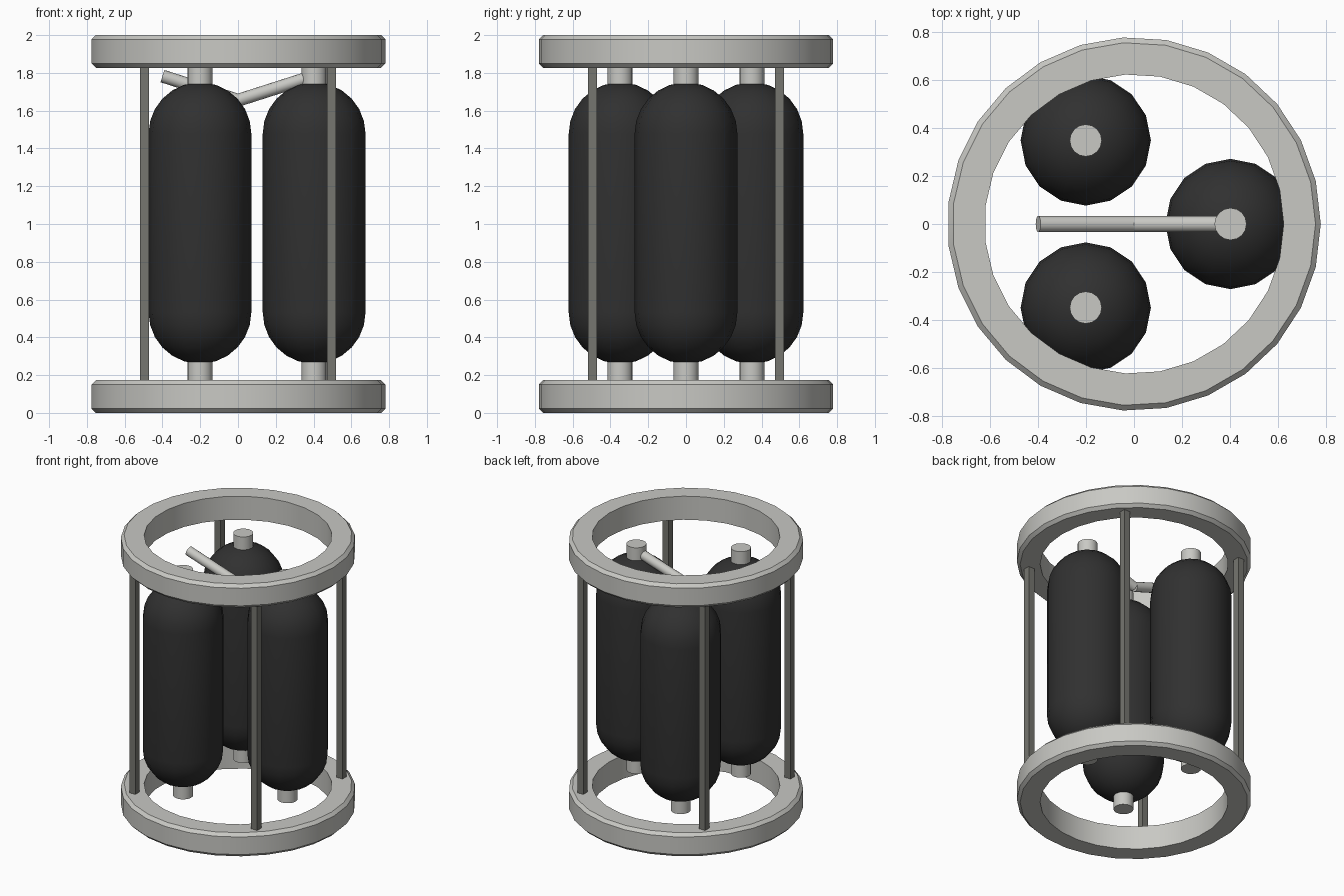
import bpy, math
from mathutils import Vector

cube = bpy.data.objects.get("Cube")
if cube:
    bpy.data.objects.remove(cube, do_unlink=True)


def material(name, colour):
    m = bpy.data.materials.new(name)
    m.use_nodes = True
    m.diffuse_color = (*colour, 1)
    bsdf = next(n for n in m.node_tree.nodes if n.type == 'BSDF_PRINCIPLED')
    bsdf.inputs["Base Color"].default_value = (*colour, 1)
    return m


PALE = material("pale grey metal", (0.58, 0.58, 0.55))
STEEL = material("dark grey steel", (0.18, 0.18, 0.16))
BLACK = material("black tank paint", (0.03, 0.03, 0.03))


def smooth(obj, angle=35):
    bpy.ops.object.select_all(action='DESELECT')
    obj.select_set(True)
    bpy.context.view_layer.objects.active = obj
    bpy.ops.object.shade_smooth_by_angle(angle=math.radians(angle))


def lathe(name, profile, sides, mat, centre=(0, 0, 0), closed=False):
    """Spin a counter-clockwise (radius, z) profile around the z axis."""
    n = len(profile)
    verts = [(r * math.cos(a), r * math.sin(a), z)
             for a in (2 * math.pi * k / sides for k in range(sides))
             for r, z in profile]
    faces = []
    for k in range(sides):
        a, b = k * n, (k + 1) % sides * n
        for i in range(n if closed else n - 1):
            j = (i + 1) % n
            faces.append((a + i, b + i, b + j, a + j))
    if not closed:
        faces.append([k * n for k in reversed(range(sides))])
        faces.append([k * n + n - 1 for k in range(sides)])
    mesh = bpy.data.meshes.new(name)
    mesh.from_pydata(verts, [], faces)
    mesh.materials.append(mat)
    obj = bpy.data.objects.new(name, mesh)
    obj.location = centre
    bpy.context.collection.objects.link(obj)
    smooth(obj)
    return obj


def rod(name, start, end, radius, mat):
    start, end = Vector(start), Vector(end)
    axis = end - start
    obj = lathe(name, [(radius, 0), (radius, axis.length)], 16, mat, start)
    obj.rotation_euler = axis.to_track_quat('Z', 'Y').to_euler()
    return obj


# End rings with chamfered outer edges
OUTER, INNER, HEIGHT, CHAMFER = 0.78, 0.625, 0.173, 0.022
ring_profile = [(INNER, 0), (OUTER - CHAMFER, 0), (OUTER, CHAMFER),
                (OUTER, HEIGHT - CHAMFER), (OUTER - CHAMFER, HEIGHT), (INNER, HEIGHT)]
for name, z in (("bottom_ring", 0), ("top_ring", 2 - HEIGHT)):
    lathe(name, ring_profile, 27, PALE, (0, 0, z), closed=True)

# Square posts joining the rings
for sx, side in ((1, "left"), (-1, "right")):
    for sy, end in ((-1, "front"), (1, "back")):
        bpy.ops.mesh.primitive_cube_add(size=1, location=(sx * 0.495, sy * 0.495, 1))
        post = bpy.context.object
        post.name = f"{end}_{side}_post"
        post.scale = (0.048, 0.048, 2 - 2 * HEIGHT + 0.02)
        post.data.materials.append(STEEL)

# Three round-ended tanks, each with a neck at both ends
R, LOW, HIGH, STEPS = 0.272, 0.26, 1.75, 6
arc = [math.radians(4 + 86 * i / STEPS) for i in range(STEPS + 1)]
tank_profile = [(R * math.sin(a), LOW + R - R * math.cos(a)) for a in arc]
tank_profile += [(r, LOW + HIGH - z) for r, z in reversed(tank_profile)]
for i in range(3):
    turn = 2 * math.pi * i / 3
    centre = (0.403 * math.cos(turn), 0.403 * math.sin(turn), 0)
    lathe(f"tank_{i + 1}", tank_profile, 16, BLACK, centre)
    for end, z0, z1 in (("lower", 0.175, 0.3), ("upper", 1.7, 1.835)):
        lathe(f"tank_{i + 1}_{end}_neck", [(0.067, z0), (0.067, z1)], 16, PALE, centre)

# Bent pipe running across the top
for sx, side in ((1, "left"), (-1, "right")):
    rod(f"{side}_pipe", (0, 0, 1.655), (sx * 0.4, 0, 1.783), 0.034, PALE)
